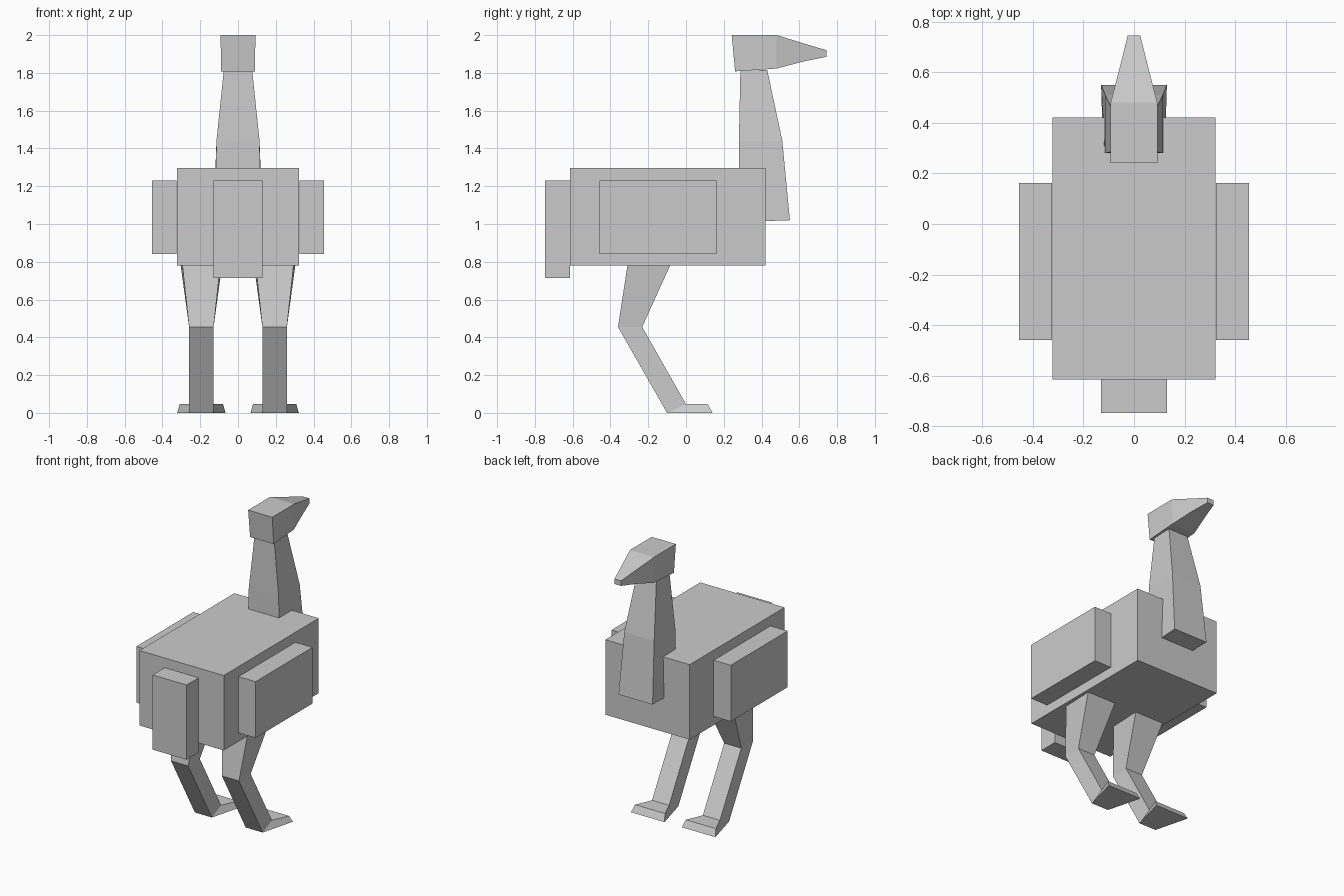
import bpy
import bmesh

cube = bpy.data.objects.get("Cube")
if cube:
    bpy.data.objects.remove(cube, do_unlink=True)

# Single plain grey
grey = bpy.data.materials.new("plain grey")
grey.use_nodes = True
colour = (0.6, 0.6, 0.6, 1)
grey.diffuse_color = colour
grey.node_tree.nodes["Principled BSDF"].inputs["Base Color"].default_value = colour


def loft(name, sections, centre=0.0):
    """Skin four-sided sections, each ((y, z, half width), (y, z, half width))."""
    bm = bmesh.new()
    rings = []
    for (ya, za, wa), (yb, zb, wb) in sections:
        corners = [(-wa, ya, za), (wa, ya, za), (wb, yb, zb), (-wb, yb, zb)]
        rings.append([bm.verts.new((centre + x, y, z)) for x, y, z in corners])
    for low, high in zip(rings, rings[1:]):
        for i in range(4):
            j = (i + 1) % 4
            bm.faces.new((low[i], low[j], high[j], high[i]))
    bm.faces.new(rings[0])
    bm.faces.new(rings[-1])
    bmesh.ops.recalc_face_normals(bm, faces=bm.faces)
    mesh = bpy.data.meshes.new(name)
    bm.to_mesh(mesh)
    bm.free()
    mesh.materials.append(grey)
    obj = bpy.data.objects.new(name, mesh)
    bpy.context.collection.objects.link(obj)
    return obj


def box(name, half, y, z, centre=0.0):
    """Box from a half width and the y and z ranges."""
    return loft(name, [((y[0], h, half), (y[1], h, half)) for h in z], centre)


# Body and tail
box("body", 0.322, (-0.615, 0.42), (0.78, 1.297))
box("tail", 0.13, (-0.746, -0.615), (0.715, 1.23))

# Neck, sunk into the front of the body
loft("neck", [
    ((0.28, 1.01, 0.122), (0.55, 1.02, 0.13)),
    ((0.28, 1.44, 0.114), (0.51, 1.44, 0.114)),
    ((0.288, 1.815, 0.075), (0.43, 1.815, 0.075)),
])

# Head tapering into the beak
loft("head_and_beak", [
    ((0.242, 2.0, 0.092), (0.26, 1.808, 0.09)),
    ((0.48, 2.0, 0.092), (0.48, 1.823, 0.09)),
    ((0.62, 1.957, 0.056), (0.62, 1.86, 0.056)),
    ((0.744, 1.92, 0.025), (0.744, 1.885, 0.025)),
])

# Wings and legs on both sides
for side, sign in (("right", -1), ("left", 1)):
    box(side + "_wing", 0.065, (-0.458, 0.162), (0.842, 1.23), sign * 0.39)
    loft(side + "_leg", [
        ((-0.307, 0.80, 0.102), (-0.075, 0.80, 0.112)),  # thigh
        ((-0.36, 0.455, 0.065), (-0.232, 0.455, 0.065)),  # knee
        ((-0.10, 0.0, 0.065), (0.0, 0.046, 0.065)),  # ankle
        ((0.14, 0.0, 0.128), (0.115, 0.046, 0.115)),  # toes
    ], sign * 0.194)
